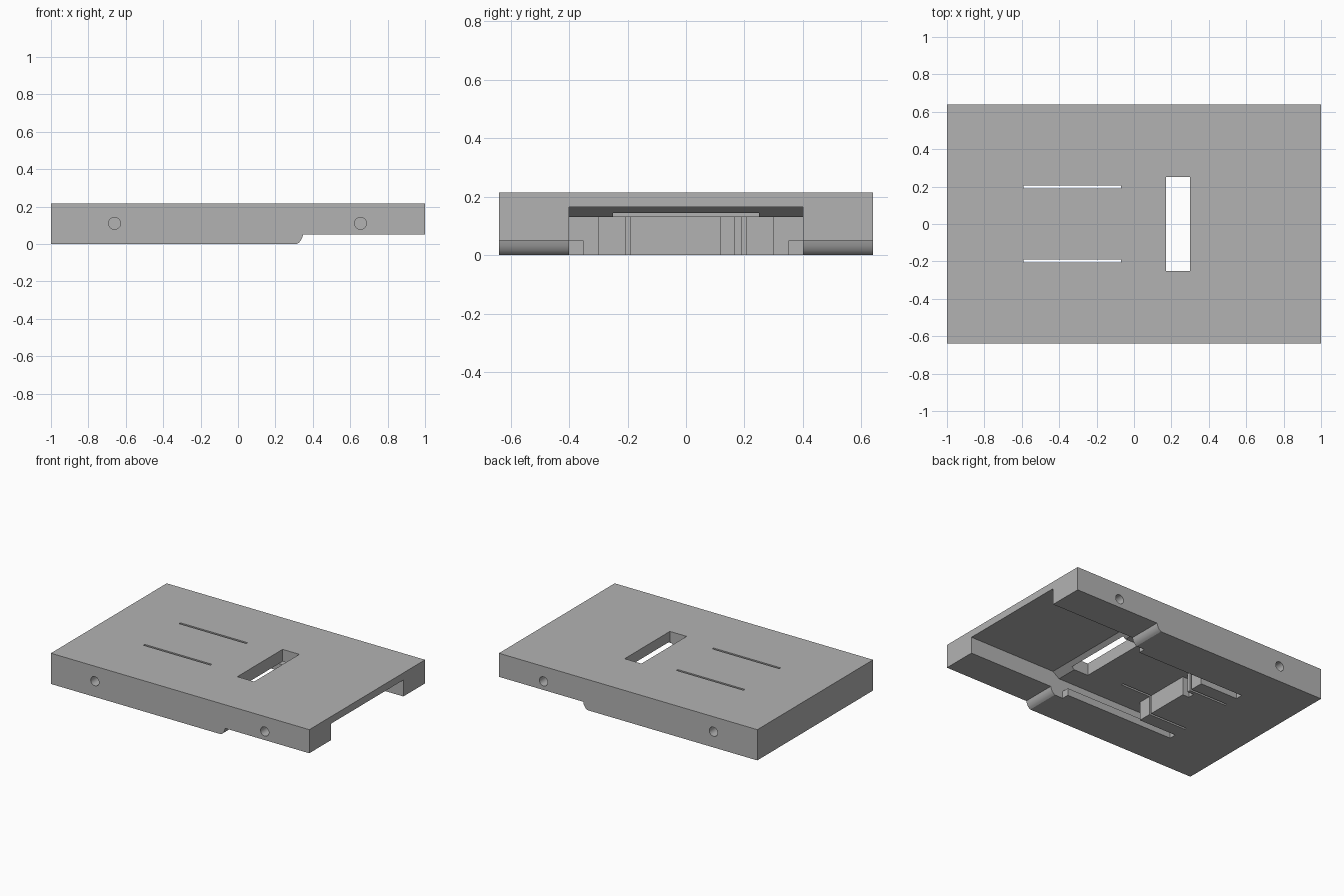
import bpy, bmesh, math
from mathutils import Matrix

if "Cube" in bpy.data.objects:
    bpy.data.objects.remove(bpy.data.objects["Cube"], do_unlink=True)

grey = bpy.data.materials.new("plain grey")
grey.use_nodes = True
colour = (0.45, 0.45, 0.45, 1)
grey.diffuse_color = colour
grey.node_tree.nodes["Principled BSDF"].inputs["Base Color"].default_value = colour


def add_object(name, bm):
    bmesh.ops.recalc_face_normals(bm, faces=bm.faces)
    mesh = bpy.data.meshes.new(name)
    bm.to_mesh(mesh)
    bm.free()
    mesh.materials.append(grey)
    obj = bpy.data.objects.new(name, mesh)
    bpy.context.collection.objects.link(obj)
    return obj


def prism(name, profile, y0, y1):
    """Extrude an x-z profile from y0 to y1."""
    bm = bmesh.new()
    face = bm.faces.new([bm.verts.new((x, y0, z)) for x, z in profile])
    new = bmesh.ops.extrude_face_region(bm, geom=[face])["geom"]
    bmesh.ops.translate(bm, vec=(0, y1 - y0, 0),
                        verts=[v for v in new if isinstance(v, bmesh.types.BMVert)])
    return add_object(name, bm)


def box(name, x0, x1, y0, y1, z0, z1):
    return prism(name, [(x0, z0), (x1, z0), (x1, z1), (x0, z1)], y0, y1)


def cylinder(name, x, y, z, radius, length):
    bm = bmesh.new()
    place = Matrix.Translation((x, y, z)) @ Matrix.Rotation(math.pi / 2, 4, 'X')
    bmesh.ops.create_cone(bm, cap_ends=True, segments=32, radius1=radius,
                          radius2=radius, depth=length, matrix=place)
    return add_object(name, bm)


# Plate with a rounded step underneath
TOP, ROOF, BELOW = 0.215, 0.13, -0.1
plate = prism("base_plate", [(-1, 0), (0.315, 0), (0.326, 0.007), (0.335, 0.017),
                             (0.343, 0.032), (0.348, 0.05), (1, 0.05),
                             (1, TOP), (-1, TOP)], -0.64, 0.64)

# Wide channel open at the end, with a ramped ceiling
cutters = [prism("channel_cutter", [(1.1, BELOW), (1.1, 0.165), (0.33, 0.165),
                                    (0.28, ROOF), (0.25, ROOF), (0.25, BELOW)], -0.4, 0.4)]
# Central pocket and its small wire notch
cutters.append(box("pocket_cutter", -0.3, 0.26, -0.35, 0.35, BELOW, ROOF))
cutters.append(box("notch_cutter", -0.35, -0.29, 0.12, 0.165, BELOW, ROOF))
# Window through the top
cutters.append(box("window_cutter", 0.17, 0.3, -0.25, 0.25, 0.1, 0.3))

for side in (-1, 1):
    def span(a, b):
        return sorted((side * a, side * b))
    # Undercut rail slots, thin through slots and blind side holes
    cutters.append(box("rail_cutter", -0.59, 0.26, *span(0.3, 0.35), BELOW, ROOF))
    cutters.append(box("undercut_cutter", -0.59, 0.26, *span(0.3, 0.4), 0.05, ROOF))
    cutters.append(box("slit_cutter", -0.59, -0.07, *span(0.19, 0.205), BELOW, 0.3))
    for x in (-0.66, 0.655):
        cutters.append(cylinder("hole_cutter", x, side * 0.64, 0.11, 0.032, 0.24))

# Cut everything out of the plate
for cutter in cutters:
    mod = plate.modifiers.new("cut", 'BOOLEAN')
    mod.operation = 'DIFFERENCE'
    mod.solver = 'EXACT'
    mod.object = cutter
bpy.context.view_layer.objects.active = plate
plate.select_set(True)
for mod in list(plate.modifiers):
    bpy.ops.object.modifier_apply(modifier=mod.name)
for cutter in cutters:
    bpy.data.objects.remove(cutter, do_unlink=True)
bpy.ops.object.select_all(action='DESELECT')
plate.select_set(True)
bpy.ops.object.shade_smooth_by_angle(angle=math.radians(30))
